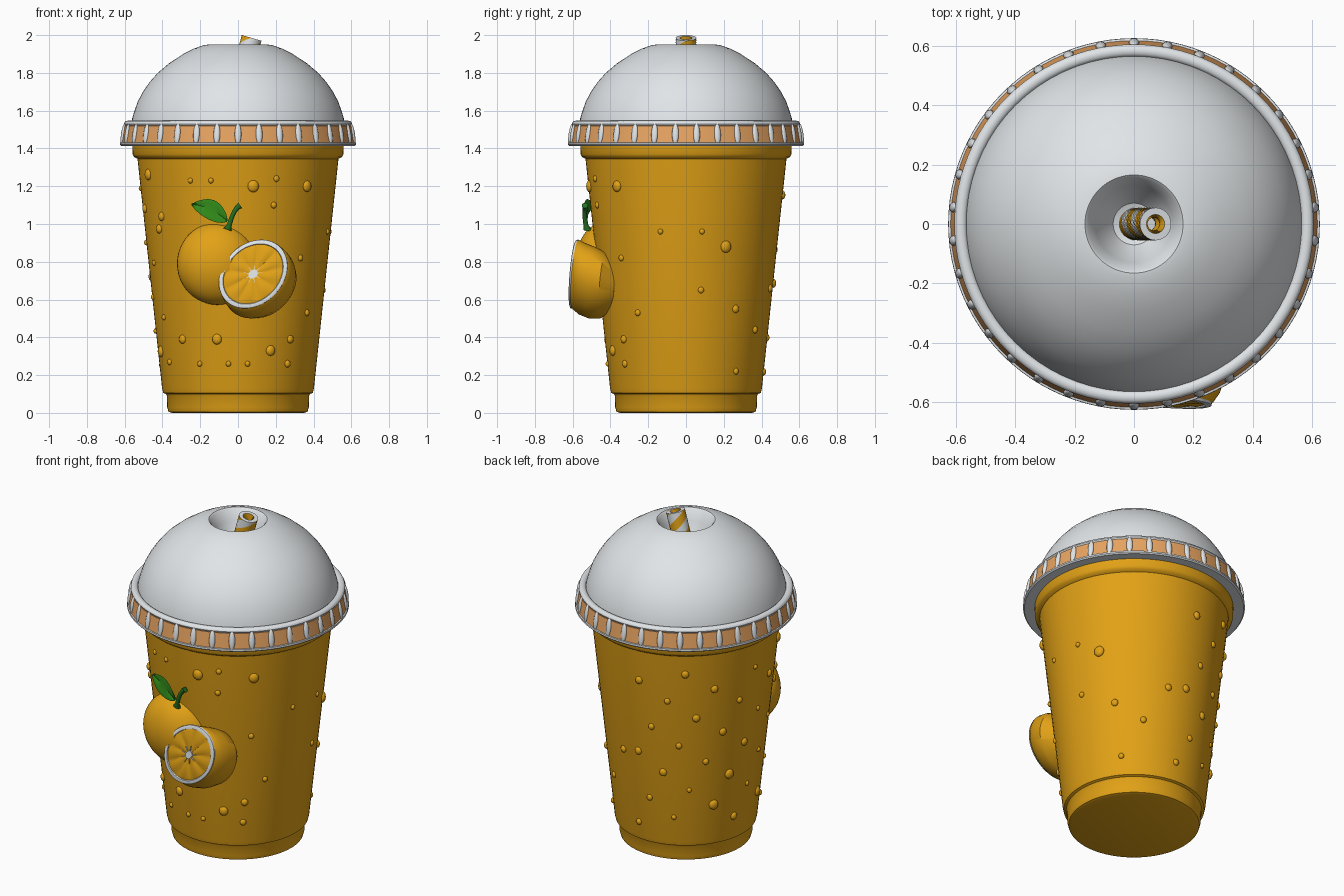
import bpy, bmesh, math, random
from mathutils import Vector, Matrix

if "Cube" in bpy.data.objects:
    bpy.data.objects.remove(bpy.data.objects["Cube"])

random.seed(4)
TAU = 2 * math.pi


def material(name, rgb):
    m = bpy.data.materials.new(name)
    m.diffuse_color = (*rgb, 1)
    m.use_nodes = True
    m.node_tree.nodes["Principled BSDF"].inputs["Base Color"].default_value = m.diffuse_color
    return m


ORANGE = material("juice orange", (0.76, 0.36, 0.008))
WHITE = material("lid white", (0.76, 0.79, 0.81))
PEACH = material("band peach", (0.80, 0.37, 0.12))
LEAF = material("leaf green", (0.03, 0.25, 0.01))
STEM = material("stem green", (0.02, 0.16, 0.015))


def finish(name, bm, mats, angle=35):
    bmesh.ops.recalc_face_normals(bm, faces=bm.faces)
    me = bpy.data.meshes.new(name)
    bm.to_mesh(me)
    bm.free()
    for m in mats:
        me.materials.append(m)
    ob = bpy.data.objects.new(name, me)
    bpy.context.collection.objects.link(ob)
    bpy.ops.object.select_all(action='DESELECT')
    ob.select_set(True)
    bpy.context.view_layer.objects.active = ob
    bpy.ops.object.shade_smooth_by_angle(angle=math.radians(angle))
    return ob


def loft(name, rings, mats, caps=(True, True), rule=None, angle=35):
    """Skin closed rings of points; rule(row, column) gives the material index."""
    bm = bmesh.new()
    rows = [[bm.verts.new(p) for p in r] for r in rings]
    n = len(rows[0])
    for i in range(len(rows) - 1):
        for j in range(n):
            k = (j + 1) % n
            f = bm.faces.new((rows[i][j], rows[i][k], rows[i + 1][k], rows[i + 1][j]))
            f.material_index = rule(i, j) if rule else 0
    if caps[0]:
        bm.faces.new(rows[0])
    if caps[1]:
        bm.faces.new(rows[-1])
    return finish(name, bm, mats, angle)


def lathe(name, profile, mat, n=72, caps=(True, True)):
    rings = [[(r * math.cos(TAU * j / n), r * math.sin(TAU * j / n), z) for j in range(n)]
             for r, z in profile]
    return loft(name, rings, [mat], caps)


# cup with stepped foot and rolled lip
lathe("cup", [(0.35, 0), (0.368, 0.006), (0.375, 0.03), (0.376, 0.09), (0.382, 0.10),
              (0.396, 0.106), (0.402, 0.13), (0.532, 1.345), (0.55, 1.355), (0.558, 1.37),
              (0.56, 1.42)], ORANGE)

# lid collar: underside lip, coloured band, rolled rim
lathe("collar_lip", [(0.545, 1.43), (0.545, 1.415), (0.618, 1.413), (0.625, 1.42),
                     (0.624, 1.43), (0.612, 1.433)], WHITE, 96)
lathe("collar_band", [(0.617, 1.43), (0.603, 1.52), (0.57, 1.525)], PEACH, 96)
rim = [(0.583 + 0.021 * math.cos(a), 1.53 + 0.017 * math.sin(a))
       for a in [TAU * k / 12 for k in range(13)]]
lathe("lid_rim", rim, WHITE, 96, (False, False))

# rounded ribs around the band
bm = bmesh.new()
RIBS = 34
for i in range(RIBS):
    a = -math.pi / 2 + TAU * i / RIBS
    m = (Matrix.Rotation(a, 4, 'Z') @ Matrix.Translation((0.610, 0, 1.476))
         @ Matrix.Rotation(-0.15, 4, 'Y') @ Matrix.Diagonal((0.012, 0.018, 0.056, 1)))
    bmesh.ops.create_uvsphere(bm, u_segments=10, v_segments=8, radius=1, matrix=m)
finish("collar_ribs", bm, [WHITE], 60)

# dome folding into the straw funnel
lathe("dome_lid", [(0.565, 1.53), (0.56, 1.56), (0.548, 1.60), (0.53, 1.65), (0.503, 1.70),
                   (0.469, 1.75), (0.425, 1.80), (0.366, 1.85), (0.29, 1.90), (0.235, 1.928),
                   (0.185, 1.946), (0.165, 1.949), (0.155, 1.94), (0.13, 1.88), (0.10, 1.81),
                   (0.07, 1.765), (0.03, 1.75)], WHITE)

# hollow tilted straw with spiral stripes
tilt = Matrix.Translation((0.0725, 0, 1.985)) @ Matrix.Rotation(math.radians(16), 4, 'Y')
LEN, ROWS, COLS = 0.25, 20, 24


def straw_ring(r, z):
    return [tilt @ Vector((r * math.cos(TAU * (j / COLS + z / 0.22)),
                           r * math.sin(TAU * (j / COLS + z / 0.22)), z)) for j in range(COLS)]


outer = [straw_ring(0.055, -LEN + LEN * i / ROWS) for i in range(ROWS + 1)]
inner = [straw_ring(0.032, z) for z in (0, -0.05, -0.1)]
loft("straw", outer + inner, [WHITE, ORANGE],
     rule=lambda i, j: 0 if i == ROWS else 1 if i > ROWS else (j // 6 + 1) % 2)

# whole orange fruit
bm = bmesh.new()
bmesh.ops.create_uvsphere(bm, u_segments=40, v_segments=24, radius=1,
                          matrix=Matrix.Translation((-0.11, -0.435, 0.79))
                          @ Matrix.Diagonal((0.213, 0.15, 0.218, 1)))
finish("whole_fruit", bm, [ORANGE], 60)

# half fruit: tilted oval cut face, body swelling back into the cup
C = Vector((0.08, -0.59, 0.735))


def oval(r, t, d=0.0, shift=(0, 0, 0)):
    a, b = 0.205 * r * math.cos(t), 0.16 * r * math.sin(t)
    x, z = (a + b) * 0.707, (a - b) * 0.707
    return C + Vector((x, 0.11 * (z - x) - d, z)) + Vector(shift)


N = 72
T = [TAU * j / N for j in range(N)]
body = [(0, 0, 0, 0.97), (0.004, 0.008, -0.004, 1), (0.02, 0.04, -0.025, 1.03),
        (0.035, 0.09, -0.045, 1.03), (0.055, 0.15, -0.06, 0.95), (0.07, 0.22, -0.08, 0.6)]
loft("half_fruit_body", [[oval(s, t, 0, (x, y, z)) for t in T] for x, y, z, s in body], [ORANGE])
loft("half_fruit_rind", [[oval(r, t, d) for t in T] for r, d in
                         ((0.99, -0.004), (0.985, 0.005), (0.95, 0.008), (0.87, 0.008), (0.85, 0))],
     [WHITE], (False, False))
# pulp segments puffed between grooves
loft("half_fruit_pulp", [[oval(r, t, 0.001 + h * abs(math.sin(4.5 * t))) for t in T] for r, h in
                         ((0.87, 0.0), (0.78, 0.007), (0.4, 0.007), (0.1, 0.0))], [ORANGE])
# white core with rays between the segments
star = [0.3 if j % 8 == 0 else 0.13 for j in range(N)]
loft("half_fruit_core", [[oval(s, t, d) for s, t in zip(star, T)] for d in (0.0, 0.009)], [WHITE])

# stem
path = [(-0.055, -0.52, 0.97, 0.022), (-0.046, -0.53, 0.995, 0.013), (-0.035, -0.535, 1.03, 0.012),
        (-0.02, -0.535, 1.065, 0.012), (-0.002, -0.535, 1.088, 0.014), (0.012, -0.535, 1.098, 0.017)]
rings = []
for i, (x, y, z, r) in enumerate(path):
    p, q = path[max(i - 1, 0)], path[min(i + 1, len(path) - 1)]
    d = Vector((q[0] - p[0], 0, q[2] - p[2])).normalized()
    side = Vector((d.z, 0, -d.x))
    rings.append([Vector((x, y, z)) + side * r * math.cos(a) + Vector((0, r * math.sin(a), 0))
                  for a in [TAU * k / 12 for k in range(12)]])
loft("stem", rings, [STEM])

# leaf: lens-shaped cross-sections along a bent midrib
rings = []
for i in range(13):
    s = 0.01 + 0.98 * i / 12
    w = 0.052 * math.sin(math.pi * s ** 0.85) ** 0.8
    mid = Vector((-0.055 - 0.193 * s, -0.535 + 0.055 * s * s,
                  1.015 + 0.09 * s + 0.02 * math.sin(math.pi * s)))
    across = Vector((0.42, 0, 0.91))
    rings.append([mid + across * w * u + Vector((0, y - 0.01 * abs(u), 0))
                  for u, y in ((-1, 0), (-0.5, -0.006), (0, -0.003), (0.5, -0.006),
                               (1, 0), (0.5, 0.012), (0, 0.014), (-0.5, 0.012))])
loft("leaf", rings, [LEAF])

# condensation drops: angle in degrees (0 = right, -90 = front), height, radius
drops = [(-119, 1.23, .014), (-106, 1.23, .014), (-81, 1.2, .03), (-67, 1.24, .016),
         (-45, 1.2, .028), (-68, 1.1, .016), (-144, 1.04, .022), (-46, .82, .016),
         (-133, .39, .022), (-105, .39, .026), (-66, .33, .026), (-119, .26, .014),
         (-97, .26, .014), (-83, .26, .014), (-51, .26, .018), (-150, .27, .016),
         (26, .88, .03), (10, .96, .014), (-16, .96, .014), (10, .65, .016), (36, .55, .02),
         (-35, .53, .016), (57, .44, .018), (40, .22, .016), (-50, .39, .02), (75, .66, .02)]
for i in range(30):
    drops.append((85 + 130 * ((i * 0.618) % 1), 0.2 + 1.08 * (i + 0.5) / 30,
                  random.choice((0.014, 0.018, 0.022, 0.028))))
bm = bmesh.new()
for deg, z, r in drops:
    cup_r = 0.402 + (z - 0.13) * 0.107
    m = (Matrix.Rotation(math.radians(deg), 4, 'Z') @ Matrix.Translation((cup_r, 0, z))
         @ Matrix.Diagonal((0.008 + r * 0.35, r, r * 1.08, 1)))
    bmesh.ops.create_uvsphere(bm, u_segments=12, v_segments=8, radius=1, matrix=m)
finish("water_drops", bm, [ORANGE], 60)
